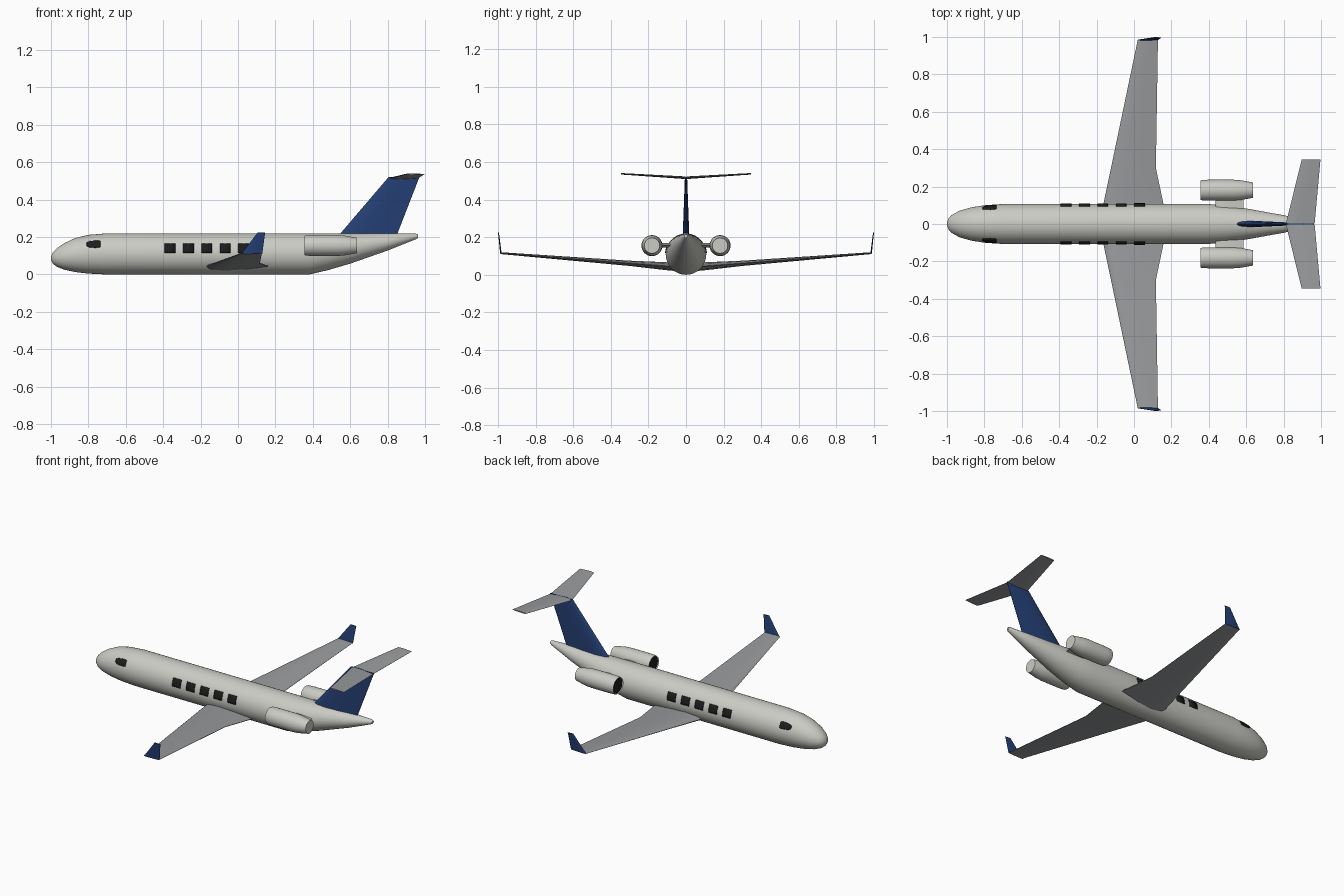
import bpy, bmesh, math

if "Cube" in bpy.data.objects:
    bpy.data.objects.remove(bpy.data.objects["Cube"])

def material(name, rgb):
    m = bpy.data.materials.new(name)
    m.diffuse_color = (*rgb, 1)
    m.use_nodes = True
    m.node_tree.nodes["Principled BSDF"].inputs["Base Color"].default_value = m.diffuse_color
    return m

CREAM = material("cream paint", (0.60, 0.60, 0.56))
GREY = material("wing grey", (0.32, 0.33, 0.34))
BLUE = material("dark blue", (0.018, 0.05, 0.18))
BLACK = material("window black", (0.012, 0.012, 0.012))

def finish(name, bm, mat, mirror=False, angle=35):
    bmesh.ops.recalc_face_normals(bm, faces=bm.faces)
    me = bpy.data.meshes.new(name)
    bm.to_mesh(me)
    bm.free()
    me.materials.append(mat)
    ob = bpy.data.objects.new(name, me)
    bpy.context.collection.objects.link(ob)
    bpy.ops.object.select_all(action='DESELECT')
    ob.select_set(True)
    bpy.context.view_layer.objects.active = ob
    bpy.ops.object.shade_smooth_by_angle(angle=math.radians(angle))
    if mirror:
        mod = ob.modifiers.new("mirror", 'MIRROR')
        mod.use_axis = (False, True, False)
    return ob

def loft(name, rings, mat, mirror=False):
    """Skin a row of equal-sized point rings and cap both ends."""
    bm = bmesh.new()
    vs = [[bm.verts.new(p) for p in r] for r in rings]
    n = len(rings[0])
    for a, b in zip(vs, vs[1:]):
        for i in range(n):
            j = (i + 1) % n
            bm.faces.new((a[i], a[j], b[j], b[i]))
    bm.faces.new(vs[0])
    bm.faces.new(vs[-1])
    return finish(name, bm, mat, mirror)

def ellipse(x, cy, cz, ry, rz, n=40):
    return [(x, cy + ry * math.cos(2 * math.pi * i / n),
             cz + rz * math.sin(2 * math.pi * i / n)) for i in range(n)]

# half thickness along the chord
FOIL = [(0.0, 0.0), (0.03, 0.22), (0.1, 0.38), (0.3, 0.5), (0.6, 0.36), (1.0, 0.04)]

def foil(le, te, y, z, thick, upright=False):
    pts = FOIL + [(c, -t) for c, t in reversed(FOIL[1:])]
    ring = []
    for c, t in pts:
        x = le + (te - le) * c
        ring.append((x, y + t * thick, z) if upright else (x, y, z + t * thick))
    return ring

# fuselage: x, bottom, top, half width
BODY = [(-1.0, 0.078, 0.096, 0.010), (-0.99, 0.058, 0.118, 0.032),
        (-0.97, 0.042, 0.139, 0.051), (-0.93, 0.026, 0.167, 0.072),
        (-0.87, 0.013, 0.195, 0.089), (-0.80, 0.005, 0.212, 0.100),
        (-0.70, 0.0, 0.22, 0.107), (0.38, 0.0, 0.22, 0.108),
        (0.48, 0.023, 0.22, 0.100), (0.60, 0.058, 0.22, 0.083),
        (0.80, 0.128, 0.22, 0.047), (0.95, 0.188, 0.218, 0.016),
        (0.962, 0.196, 0.214, 0.009)]
loft("fuselage", [ellipse(x, 0, (b + t) / 2, w, (t - b) / 2) for x, b, t, w in BODY], CREAM)

def side_y(x, z):
    """Half width of the fuselage at a given length and height."""
    for p, q in zip(BODY, BODY[1:]):
        if p[0] <= x <= q[0]:
            f = (x - p[0]) / (q[0] - p[0])
            b, t, w = (p[k] + (q[k] - p[k]) * f for k in (1, 2, 3))
            s = (z - (b + t) / 2) / ((t - b) / 2)
            return w * math.sqrt(max(0, 1 - s * s))

# windows: thin plates following the skin, columns of (x, low z, high z)
def window(name, columns, rows=4):
    bm = bmesh.new()
    grid = []
    for x, lo, hi in columns:
        zs = [lo + (hi - lo) * k / rows for k in range(rows + 1)]
        grid.append([bm.verts.new((x, side_y(x, z) + 0.001, z)) for z in zs])
    for a, b in zip(grid, grid[1:]):
        for k in range(rows):
            bm.faces.new((a[k], b[k], b[k + 1], a[k + 1]))
    ob = finish(name, bm, BLACK, True)
    mod = ob.modifiers.new("thickness", 'SOLIDIFY')
    mod.thickness = 0.005
    mod.offset = 0

for i in range(5):
    cx = -0.364 + 0.0985 * i
    window(f"cabin_window_{i + 1}", [(cx - 0.029, 0.116, 0.165), (cx + 0.029, 0.116, 0.165)])
window("cockpit_window", [(-0.81, 0.153, 0.169), (-0.795, 0.145, 0.176),
                          (-0.765, 0.143, 0.18), (-0.742, 0.144, 0.18), (-0.735, 0.148, 0.177)])

# wings with kinked trailing edge
loft("wing", [foil(-0.186, 0.178, 0.0, 0.038, 0.046),
              foil(-0.163, 0.157, 0.11, 0.046, 0.042),
              foil(-0.123, 0.117, 0.30, 0.061, 0.028),
              foil(0.02, 0.128, 0.985, 0.115, 0.010)], GREY, True)

# winglets
loft("winglet", [foil(0.02, 0.13, 0.984, 0.112, 0.008, True),
                 foil(0.104, 0.145, 0.997, 0.224, 0.005, True)], BLUE, True)

# tail fin
loft("tail_fin", [foil(0.512, 0.838, 0, 0.18, 0.036, True),
                  foil(0.548, 0.853, 0, 0.22, 0.034, True),
                  foil(0.805, 0.97, 0, 0.521, 0.012, True)], BLUE)

# tailplane on top of the fin
loft("tailplane", [foil(0.812, 0.966, 0.003, 0.516, 0.014),
                   foil(0.897, 0.997, 0.345, 0.537, 0.008)], GREY, True)

# engines: nacelle with hollow intake, dark fan, pylon
EY, EZ = 0.181, 0.155
NACELLE = [(0.385, 0.047), (0.36, 0.048), (0.355, 0.051), (0.362, 0.054), (0.40, 0.056),
           (0.53, 0.056), (0.57, 0.053), (0.637, 0.041)]
loft("engine", [ellipse(x, EY, EZ, r, r, 32) for x, r in NACELLE], CREAM, True)
loft("engine_intake", [ellipse(x, EY, EZ, 0.0475, 0.0475, 32) for x in (0.361, 0.384)], BLACK, True)
loft("engine_pylon", [foil(0.435, 0.585, y, 0.157, 0.022) for y in (0.05, 0.15)], CREAM, True)
